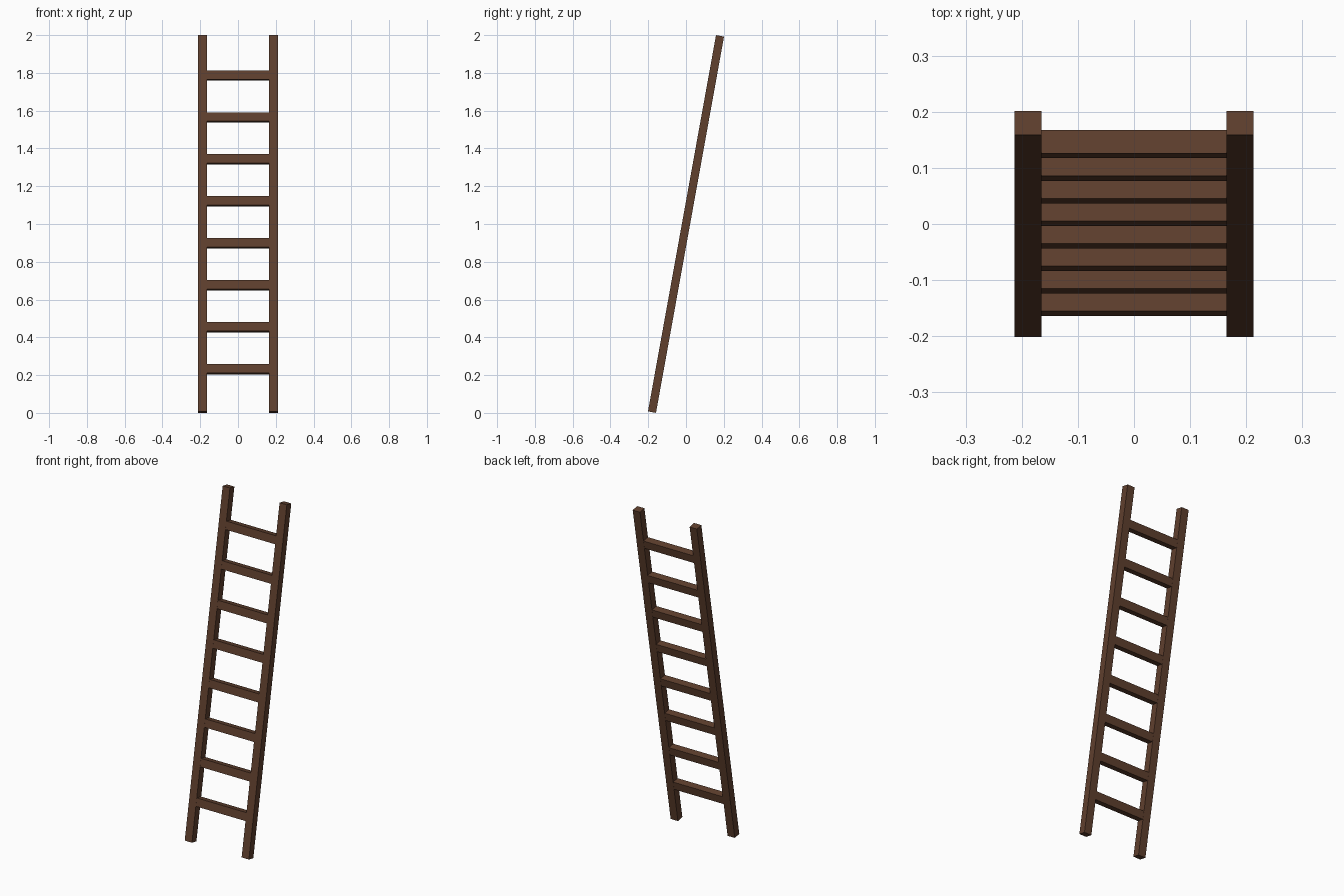
import bpy, math
from mathutils import Matrix

if "Cube" in bpy.data.objects:
    bpy.data.objects.remove(bpy.data.objects["Cube"])

TILT = math.radians(10.25)
LENGTH, DEPTH = 2.0245, 0.043

wood = bpy.data.materials.new("dark_wood")
wood.diffuse_color = (0.115, 0.05, 0.027, 1)
wood.use_nodes = True
wood.node_tree.nodes["Principled BSDF"].inputs["Base Color"].default_value = wood.diffuse_color

# whole ladder leans towards the back
lean = Matrix.Translation((0, 0, 1)) @ Matrix.Rotation(-TILT, 4, 'X')


def beam(name, x, along, size):
    """Box placed in the ladder's own plane, then leaned."""
    bpy.ops.mesh.primitive_cube_add(size=1)
    ob = bpy.context.object
    ob.name = name
    ob.data.transform(lean @ Matrix.Translation((x, 0, along)) @ Matrix.Diagonal((*size, 1)))
    ob.data.materials.append(wood)


# side rails
for side, label in ((-1, "left"), (1, "right")):
    beam(f"{label}_rail", side * 0.189, 0, (0.048, DEPTH, LENGTH))

# eight evenly spaced rungs between the rails
for i in range(8):
    beam(f"rung_{i + 1}", 0, 0.009 + (i - 3.5) * 0.2257, (0.33, 0.042, 0.048))
